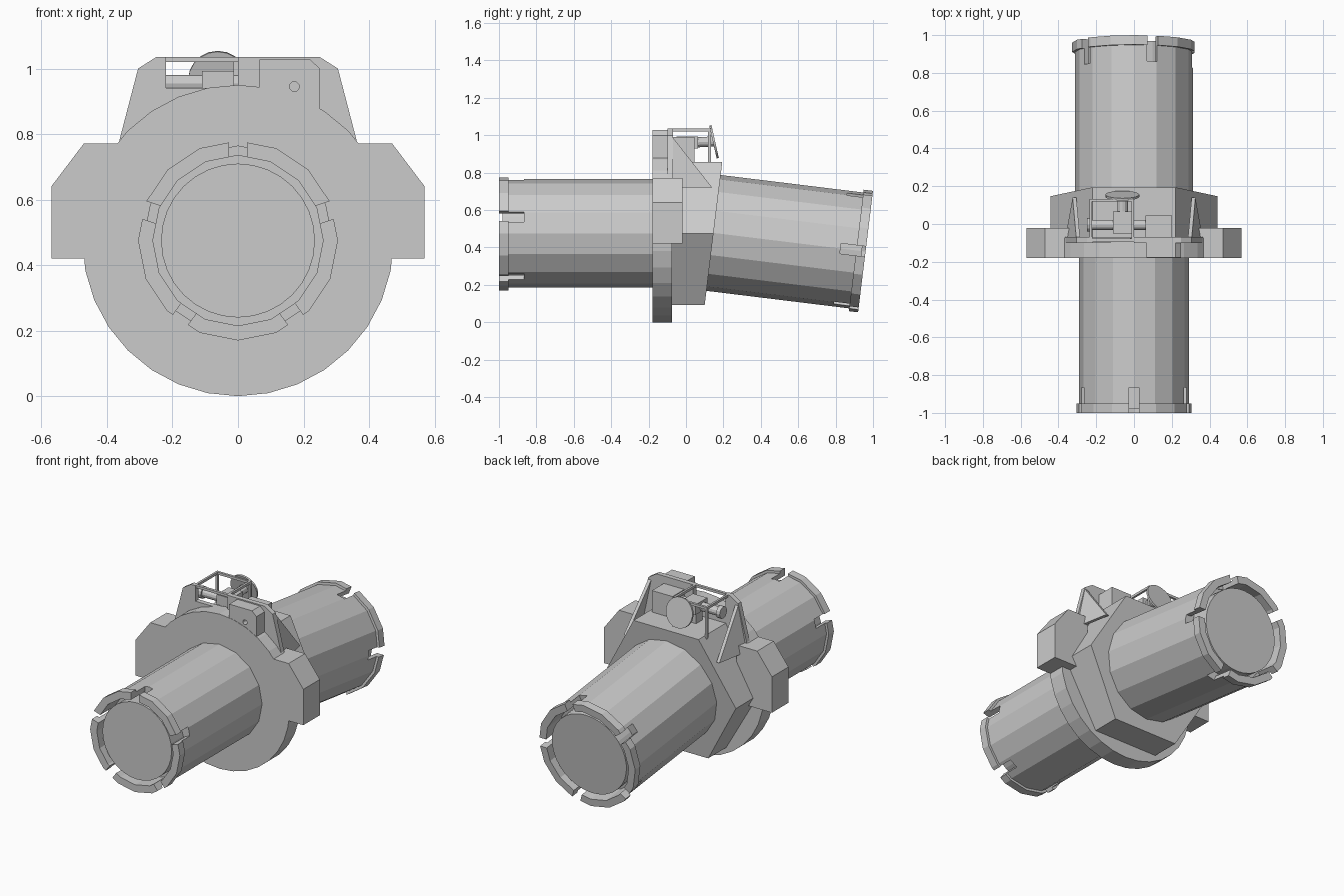
import bpy, bmesh, math
from mathutils import Matrix, Vector

if "Cube" in bpy.data.objects:
    bpy.data.objects.remove(bpy.data.objects["Cube"])

CZ = 0.475                      # height of the main axis
TILT = math.radians(7)          # downward tilt of the rear tube


def finish(name, bm, matrix=None):
    bmesh.ops.recalc_face_normals(bm, faces=bm.faces)
    if matrix is not None:
        bm.transform(matrix)
    me = bpy.data.meshes.new(name)
    bm.to_mesh(me)
    bm.free()
    ob = bpy.data.objects.new(name, me)
    bpy.context.collection.objects.link(ob)
    return ob


def extrude_xz(name, pts, y0, y1):
    """Front-view outline extruded along y; y1 may be a function of z."""
    end = y1 if callable(y1) else (lambda z: y1)
    bm = bmesh.new()
    a = [bm.verts.new((x, y0, z)) for x, z in pts]
    b = [bm.verts.new((x, end(z), z)) for x, z in pts]
    bm.faces.new(a)
    bm.faces.new(b)
    n = len(pts)
    for i in range(n):
        j = (i + 1) % n
        bm.faces.new((a[i], a[j], b[j], b[i]))
    return finish(name, bm)


def box(name, x0, x1, y0, y1, z0, z1):
    return extrude_xz(name, [(x0, z0), (x1, z0), (x1, z1), (x0, z1)], y0, y1)


def cylinder(name, p0, p1, r, n=16):
    p0, p1 = Vector(p0), Vector(p1)
    d = p1 - p0
    bm = bmesh.new()
    bmesh.ops.create_cone(bm, cap_ends=True, segments=n, radius1=r, radius2=r, depth=d.length)
    rot = Vector((0, 0, 1)).rotation_difference(d).to_matrix().to_4x4()
    return finish(name, bm, Matrix.Translation((p0 + p1) / 2) @ rot)


def cut(ob, cutter):
    mod = ob.modifiers.new("cut", 'BOOLEAN')
    mod.object = cutter
    mod.solver = 'EXACT'
    cutter.hide_render = True
    cutter.hide_viewport = True


def ngon(r, n, start=0.0):
    return [(r * math.cos(start + 2 * math.pi * i / n),
             CZ + r * math.sin(start + 2 * math.pi * i / n)) for i in range(n)]


def tube(name, end, axis, up, length, r, first, n=16):
    """Faceted tube with an end collar, five notches and an inner end cap."""
    end, axis, up = Vector(end), Vector(axis), Vector(up)
    side = axis.cross(up)
    mat = Matrix((up, side, axis)).transposed().to_4x4()
    mat.translation = end - axis * length
    L = length
    prof = [(r, 0), (r, L - .05), (r + .015, L - .05), (r + .015, L), (r - .03, L), (r - .03, L - .14)]
    bm = bmesh.new()
    rings = [[bm.verts.new((q * math.cos(2 * math.pi * i / n), q * math.sin(2 * math.pi * i / n), h))
              for i in range(n)] for q, h in prof]
    for a, b in zip(rings, rings[1:]):
        for i in range(n):
            j = (i + 1) % n
            bm.faces.new((a[i], a[j], b[j], b[i]))
    bm.faces.new(rings[0])
    bm.faces.new(rings[-1])
    body = finish(name, bm, mat)
    # notch cutters
    bm = bmesh.new()
    for k in range(5):
        m = (Matrix.Rotation(math.radians(first + 72 * k), 4, 'Z')
             @ Matrix.Translation((r, 0, L - .035)) @ Matrix.Diagonal((.14, .055, .2, 1)))
        bmesh.ops.create_cube(bm, size=1, matrix=m)
    cut(body, finish(name + "_notch_cutter", bm, mat))
    # inner end cap
    cylinder(name + "_end_cap", end - axis * .16, end - axis * .02, r * .81, 32)


# tubes
c, s = math.cos(TILT), math.sin(TILT)
tube("front_tube", (0, -1, CZ), (0, -1, 0), (0, 0, 1), 0.86, 0.29, 0)
tube("rear_tube", (0, 0.96, 0.378), (0, c, -s), (0, s, c), 0.86, 0.312, 18)

# round flange plate and hexagonal housing with tilted rear face
extrude_xz("flange_plate", ngon(CZ, 32, math.pi / 2), -0.18, -0.075)
extrude_xz("hex_housing", ngon(0.442, 6), -0.08, lambda z: 0.147 + (z - CZ) * math.tan(TILT))

# side ears and slanted gussets
for sx, tag in ((1, "right"), (-1, "left")):
    ear = [(.33, .42), (.57, .42), (.57, .64), (.47, .772), (.33, .772)]
    extrude_xz(tag + "_ear", [(sx * x, z) for x, z in ear], -0.18, -0.02)
    bm = bmesh.new()
    tri = [(.305, -.08, 1.0), (.365, -.08, .72), (.325, .14, .72)]
    a = [bm.verts.new((sx * x, y, z)) for x, y, z in tri]
    b = [bm.verts.new((sx * (x - .02), y, z)) for x, y, z in tri]
    bm.faces.new(a)
    bm.faces.new(b)
    for i in range(3):
        j = (i + 1) % 3
        bm.faces.new((a[i], a[j], b[j], b[i]))
    finish(tag + "_gusset", bm)

# upright bracket plate with open window
extrude_xz("bracket_plate", [
    (-.365, .77), (.365, .77), (.305, 1.0), (.25, 1.035), (0, 1.035),
    (0, .94), (-.22, .94), (-.22, 1.035), (-.25, 1.035), (-.305, 1.0)], -0.1, -0.07)

# front lid block with screw hole
lid = extrude_xz("lid_block", [
    (.065, .85), (.29, .74), (.365, .77), (.25, .87), (.25, 1.0), (.22, 1.028), (.065, 1.028)],
    -0.178, -0.1)
cut(lid, cylinder("screw_hole_cutter", (.172, -.25, .945), (.172, -.13, .945), .015, 12))

# rear box behind the bracket
box("rear_box", .06, .2, -.07, .045, .83, .99)

# wire frame over the window
box("frame_front_bar", -.22, 0, -.095, -.078, 1.02, 1.035)
box("frame_rear_bar", -.235, 0, .118, .133, 1.02, 1.035)
for x, tag in ((-.235, "left"), (-.013, "right")):
    box("frame_bar_" + tag, x, x + .013, -.08, .133, 1.02, 1.035)
    box("frame_post_" + tag, x, x + .013, .118, .133, .84, 1.035)

# valve: cross pipe, block, stem and hand disc
cylinder("cross_pipe", (-.25, -.005, .955), (.06, -.005, .955), .026, 12)
cylinder("cross_pipe_nut", (-.25, -.005, .955), (-.225, -.005, .955), .036, 12)
box("valve_block", -.11, -.012, -.05, .065, .93, .992)
cylinder("valve_stem", (-.06, .06, .962), (-.06, .15, .967), .027, 12)
d = Vector((0, .975, .22))
p = Vector((-.062, .15, .965))
cylinder("hand_disc", p - d * .006, p + d * .006, .09, 20)
box("valve_foot", -.09, -.035, -.03, .03, .84, .94)
